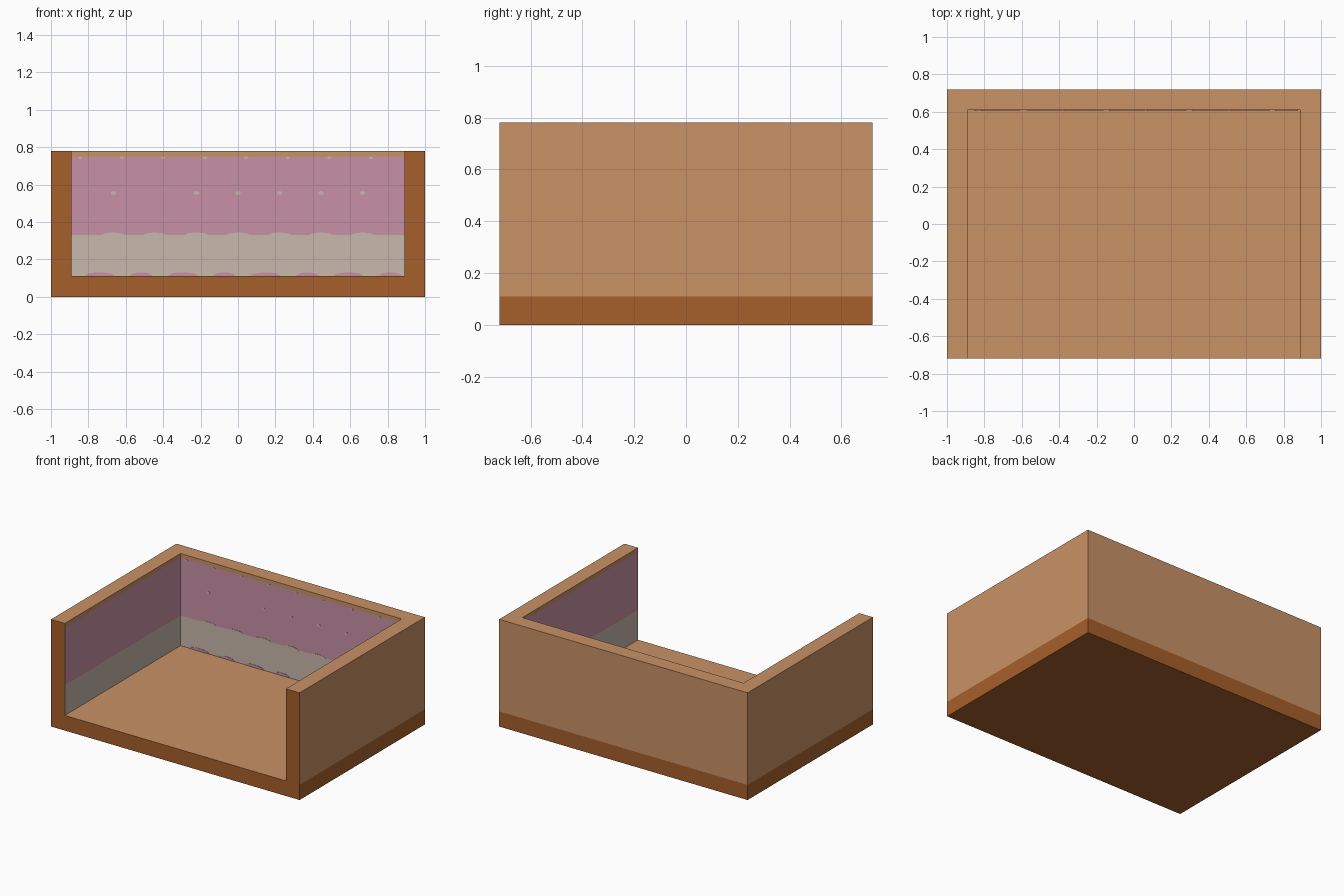
import bpy, bmesh, math

if "Cube" in bpy.data.objects:
    bpy.data.objects.remove(bpy.data.objects["Cube"])


def srgb(h):
    c = [int(h[i:i + 2], 16) / 255 for i in (0, 2, 4)]
    return [v / 12.92 if v <= 0.04045 else ((v + 0.055) / 1.055) ** 2.4 for v in c] + [1]


mats = []
for name, code in (("light wood", "C99265"), ("dark wood", "A6602C"),
                   ("pink", "C891A6"), ("beige", "C8B8AC")):
    m = bpy.data.materials.new(name)
    m.diffuse_color = srgb(code)
    m.use_nodes = True
    m.node_tree.nodes["Principled BSDF"].inputs["Base Color"].default_value = m.diffuse_color
    mats.append(m)
LIGHT, DARK, PINK, BEIGE = range(4)


def finish(bm, name):
    me = bpy.data.meshes.new(name)
    bm.to_mesh(me)
    bm.free()
    for m in mats:
        me.materials.append(m)
    ob = bpy.data.objects.new(name, me)
    bpy.context.collection.objects.link(ob)


X, Y, T, H = 1.0, 0.72, 0.11, 0.78
XI, YI = X - T, Y - T
# U-shaped plan, counter-clockwise from the front left corner
plan = [(-X, -Y), (-XI, -Y), (-XI, YI), (XI, YI), (XI, -Y), (X, -Y), (X, Y), (-X, Y)]

# Tray: solid floor, three walls and an open front, coloured in height bands
bm = bmesh.new()


def face(vs, mat):
    bm.faces.new(vs).material_index = mat


levels = [T, 0.33, 0.75, H]
rings = [[bm.verts.new((x, y, z)) for x, y in plan] for z in levels]
inner_bands = [BEIGE, PINK, LIGHT]
for k in range(3):
    for i in range(8):
        j = (i + 1) % 8
        mat = DARK if i in (0, 4) else inner_bands[k] if i in (1, 2, 3) else LIGHT
        face([rings[k][i], rings[k][j], rings[k + 1][j], rings[k + 1][i]], mat)
face(rings[3], LIGHT)
# Floor surface, dark base band and underside
r = rings[0]
face([r[1], r[4], r[3], r[2]], LIGHT)
upper = [r[i] for i in (0, 1, 4, 5, 6, 7)]
lower = [bm.verts.new((v.co.x, v.co.y, 0)) for v in upper]
for i in range(6):
    j = (i + 1) % 6
    face([lower[i], lower[j], upper[j], upper[i]], DARK)
face(lower[::-1], DARK)
finish(bm, "open_tray")


# Thin painted spots on the back wall
def spots(name, mat, items, half):
    bm = bmesh.new()
    n = 8
    for x, z, rx, rz in items:
        count = n + 1 if half else n
        angles = [math.pi * k / n * (1 if half else 2) for k in range(count)]
        pts = [(max(-XI, min(XI, x + rx * math.cos(a))), z + rz * math.sin(a)) for a in angles]
        front = [bm.verts.new((px, YI - 0.002, pz)) for px, pz in pts]
        back = [bm.verts.new((px, YI, pz)) for px, pz in pts]
        bm.faces.new(front)
        for i in range(count):
            j = (i + 1) % count
            bm.faces.new([front[j], front[i], back[i], back[j]])
    bmesh.ops.recalc_face_normals(bm, faces=bm.faces)
    for f in bm.faces:
        f.material_index = mat
    finish(bm, name)


# Low scallops where beige meets pink
spots("scallops", BEIGE, [(k * 0.222, 0.33, 0.06, 0.013) for k in range(-3, 4)], True)
# Small dots in the pink band
spots("middle_dots", BEIGE, [(k * 0.222, 0.555, 0.015, 0.01) for k in (-3, -1, 0, 1, 2, 3)], False)
spots("top_dots", BEIGE, [(0.045 + k * 0.222, 0.743, 0.012, 0.006) for k in range(-4, 4)], False)
# Pink drips along the floor
spots("floor_drips", PINK, [(-0.74 + k * 0.222, T, 0.08 if k % 2 == 0 else 0.06, 0.02)
                            for k in range(8)], True)
